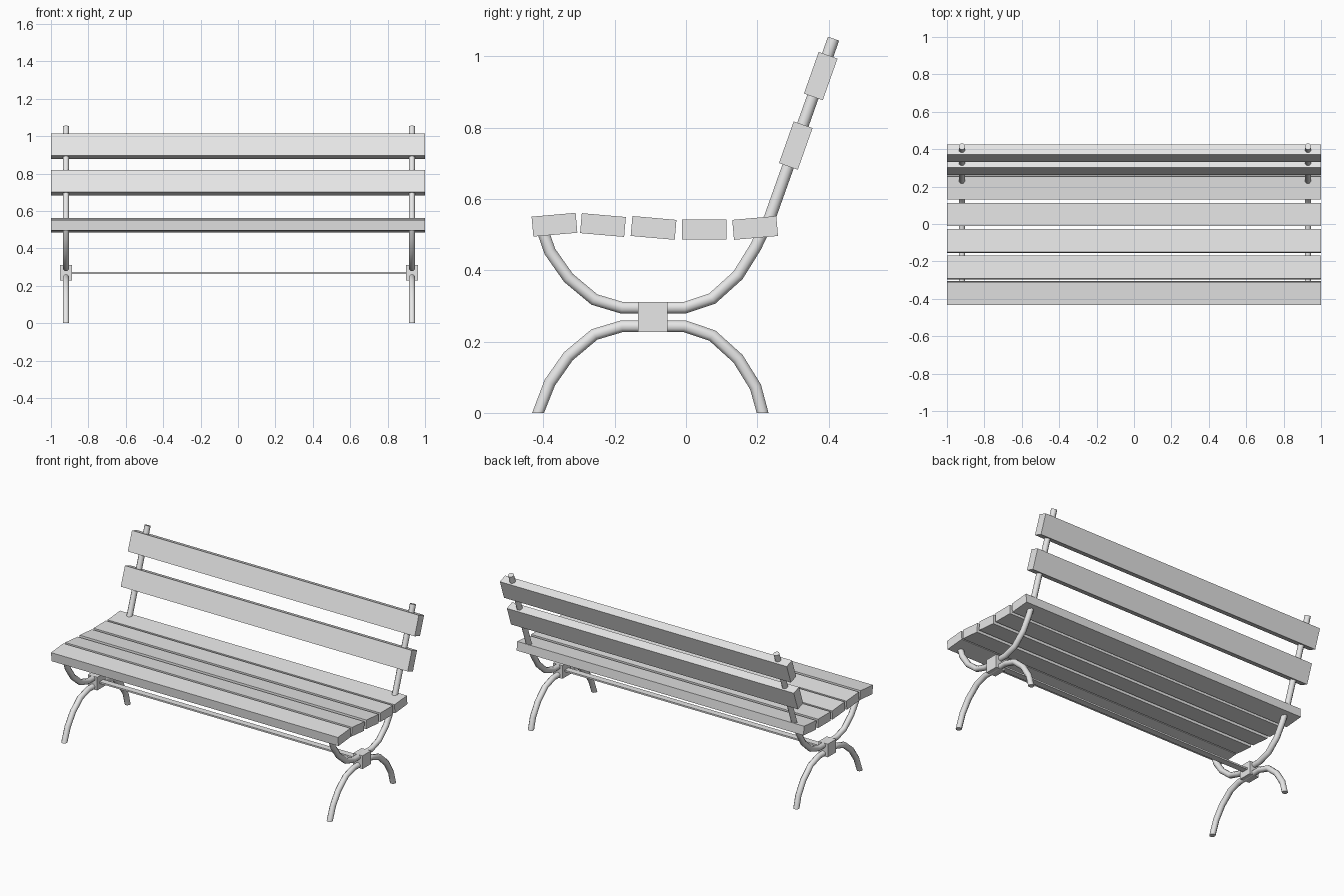
import bpy, bmesh, math
from mathutils import Vector, Matrix

if "Cube" in bpy.data.objects:
    bpy.data.objects.remove(bpy.data.objects["Cube"], do_unlink=True)

grey = bpy.data.materials.new("light_grey")
grey.use_nodes = True
colour = (0.8, 0.8, 0.8, 1)
grey.diffuse_color = colour
grey.node_tree.nodes["Principled BSDF"].inputs["Base Color"].default_value = colour


def finish(name, bm):
    bmesh.ops.recalc_face_normals(bm, faces=bm.faces)
    mesh = bpy.data.meshes.new(name)
    bm.to_mesh(mesh)
    bm.free()
    mesh.materials.append(grey)
    obj = bpy.data.objects.new(name, mesh)
    bpy.context.collection.objects.link(obj)
    return obj


def box(name, centre, size, tilt=0):
    bm = bmesh.new()
    place = Matrix.Translation(centre) @ Matrix.Rotation(math.radians(tilt), 4, "X")
    bmesh.ops.create_cube(bm, size=1, matrix=place @ Matrix.Diagonal((*size, 1)))
    return finish(name, bm)


def tube(name, x, path, radius=0.018, sides=8, flat_ends=False):
    """Sweep a round section along a path of (y, z) points."""
    bm = bmesh.new()
    points = [Vector((x, y, z)) for y, z in path]
    rings = []
    for i, p in enumerate(points):
        along = points[min(i + 1, len(points) - 1)] - points[max(i - 1, 0)]
        if flat_ends and i in (0, len(points) - 1):
            along = Vector((0, 0, 1 if i == 0 else -1))
        along.normalize()
        across = Vector((0, -along.z, along.y))
        ring = []
        for k in range(sides):
            a = math.tau * (k + 0.5) / sides
            offset = Vector((math.cos(a), 0, 0)) + across * math.sin(a)
            ring.append(bm.verts.new(p + offset * radius))
        rings.append(ring)
    for a, b in zip(rings, rings[1:]):
        for k in range(sides):
            n = (k + 1) % sides
            bm.faces.new((a[k], a[n], b[n], b[k]))
    bm.faces.new(rings[0])
    bm.faces.new(rings[-1])
    obj = finish(name, bm)
    bpy.ops.object.select_all(action="DESELECT")
    obj.select_set(True)
    bpy.context.view_layer.objects.active = obj
    bpy.ops.object.shade_smooth_by_angle(angle=math.radians(50))


# Seat slats, front to back: y, z, tilt
seat = [(-0.369, 0.528, 5), (-0.233, 0.527, -5), (-0.091, 0.519, -5),
        (0.051, 0.515, 0), (0.194, 0.519, 5)]
for i, (y, z, tilt) in enumerate(seat):
    box(f"seat_slat_{i + 1}", (0, y, z), (2, 0.124, 0.056), tilt)

# Back slats
for name, y, z in (("lower", 0.308, 0.75), ("upper", 0.378, 0.945)):
    box(f"{name}_back_slat", (0, y, z), (2, 0.056, 0.124), -19.5)

# Iron side frames: leg arch, mirrored seat arch running up into the back post
hub_y, hub_z = -0.093, 0.269
arch = [(-0.415, 0), (-0.382, 0.085), (-0.33, 0.159), (-0.257, 0.22),
        (-0.18, 0.243), (-0.004, 0.243), (0.074, 0.217), (0.146, 0.152),
        (0.195, 0.073), (0.215, 0)]
cradle = [(y, 2 * hub_z - z) for y, z in arch[1:-1]]
cradle = [(-0.405, 0.52)] + cradle + [(0.236, 0.55), (0.414, 1.05)]
for side, x in (("right", -0.92), ("left", 0.93)):
    tube(f"{side}_leg_arch", x, arch, flat_ends=True)
    tube(f"{side}_seat_arch_and_post", x, cradle)
    box(f"{side}_hub_block", (x, hub_y, hub_z), (0.065, 0.083, 0.083))

# Flat tie bar between the hubs
box("tie_bar", (0.005, hub_y, hub_z), (1.85, 0.04, 0.01))
